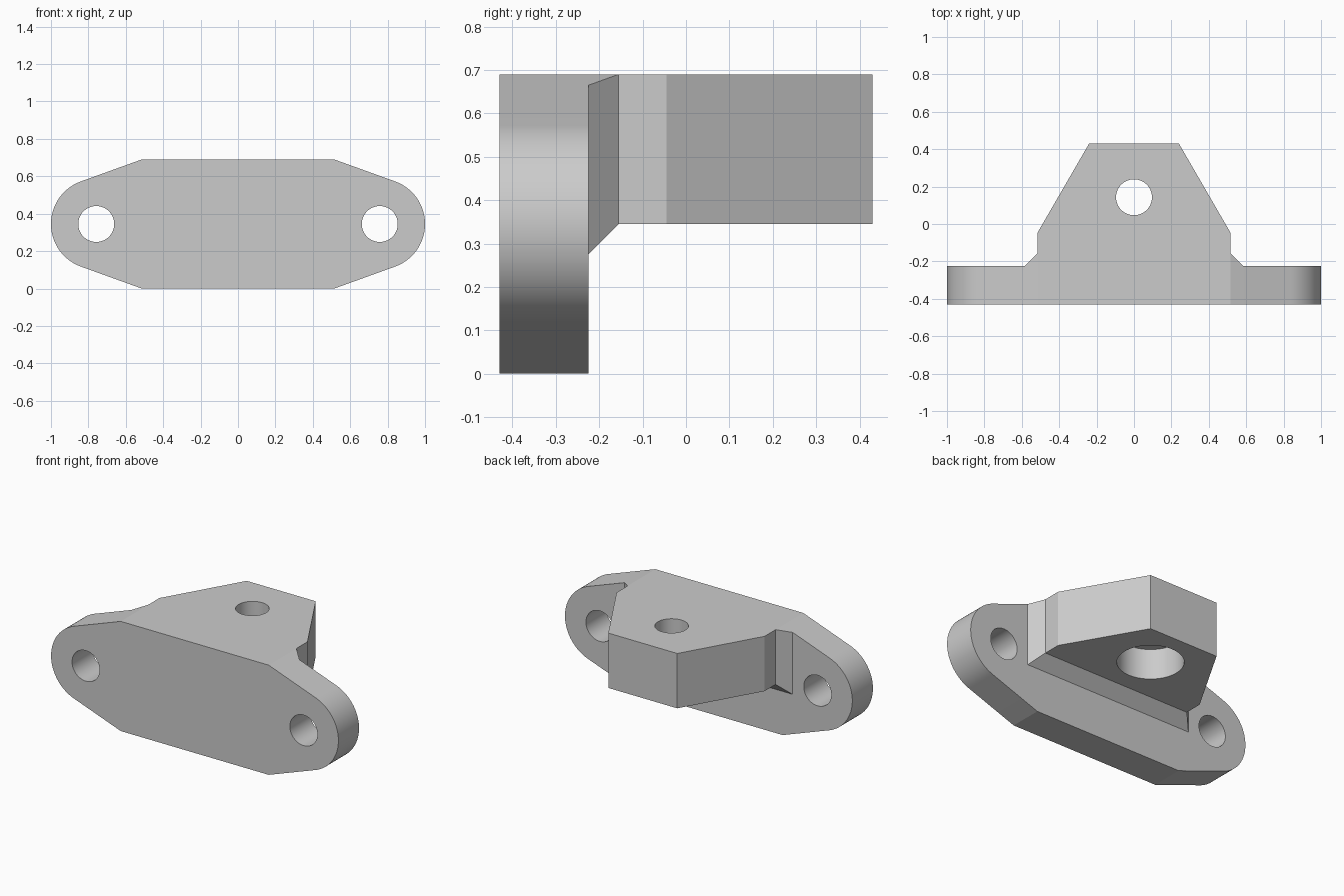
import bpy, bmesh, math
from mathutils import Vector

if "Cube" in bpy.data.objects:
    bpy.data.objects.remove(bpy.data.objects["Cube"], do_unlink=True)

H, MID = 0.69, 0.345           # plate height, underside of shelf
FRONT, FACE, BACK = -0.43, -0.225, 0.43
HALF = 0.515                   # half width of the shelf root
EAR_X, EAR_R, BOLT_R = 0.758, 0.242, 0.096
PIN_Y, FILLET = 0.143, 0.07

grey = bpy.data.materials.new("plain grey")
grey.use_nodes = True
grey.diffuse_color = (0.6, 0.6, 0.6, 1)
grey.node_tree.nodes["Principled BSDF"].inputs["Base Color"].default_value = (0.6, 0.6, 0.6, 1)


def add_object(name, bm):
    bmesh.ops.recalc_face_normals(bm, faces=bm.faces)
    mesh = bpy.data.meshes.new(name)
    bm.to_mesh(mesh)
    bm.free()
    mesh.materials.append(grey)
    obj = bpy.data.objects.new(name, mesh)
    bpy.context.collection.objects.link(obj)
    return obj


def prism(name, points, direction):
    bm = bmesh.new()
    face = bm.faces.new([bm.verts.new(p) for p in points])
    new = bmesh.ops.extrude_face_region(bm, geom=[face])["geom"]
    bmesh.ops.translate(bm, vec=direction,
                        verts=[v for v in new if isinstance(v, bmesh.types.BMVert)])
    return add_object(name, bm)


def cylinder(name, radius, start, direction):
    # Circle swept along the y or z axis
    ring = []
    for i in range(64):
        a = math.tau * i / 64
        u, v = radius * math.cos(a), radius * math.sin(a)
        offset = Vector((u, 0, v)) if direction[1] else Vector((u, v, 0))
        ring.append(Vector(start) + offset)
    obj = prism(name, ring, direction)
    obj.hide_render = True
    return obj


def combine(target, other, operation):
    mod = target.modifiers.new(operation.lower(), "BOOLEAN")
    mod.operation, mod.solver, mod.object = operation, "EXACT", other
    bpy.ops.object.select_all(action="DESELECT")
    bpy.context.view_layer.objects.active = target
    target.select_set(True)
    bpy.ops.object.modifier_apply(modifier=mod.name)
    bpy.data.objects.remove(other, do_unlink=True)


# Flange plate: flat middle with tapers tangent to rounded ears
dx, dz = HALF - EAR_X, H - MID
tangent = math.atan2(dz, dx) - math.acos(EAR_R / math.hypot(dx, dz))
ear = [(EAR_X + EAR_R * math.cos(a), MID + EAR_R * math.sin(a))
       for a in (tangent * (1 - i / 20) for i in range(41))]
right_half = [(HALF, H)] + ear + [(HALF, 0)]
outline = right_half + [(-x, z) for x, z in reversed(right_half)]
bracket = prism("flange_bracket", [(x, FRONT, z) for x, z in outline], (0, FACE - FRONT, 0))

# Tapered shelf reaching backwards
side = [(HALF, -0.3), (HALF, -0.045), (0.24, BACK)]
plan = side + [(-x, y) for x, y in reversed(side)]
shelf = prism("shelf", [(x, y, MID) for x, y in plan], (0, 0, H - MID))

# Chamfered root where the shelf meets the plate, trimmed to the taper
wide = HALF + FILLET
slope_z = H - FILLET / math.tan(tangent)
bm = bmesh.new()
for s in (-1, 1):
    for p in [(HALF, FACE + FILLET, MID), (HALF, FACE + FILLET, H), (HALF, FACE, H),
              (wide, FACE, MID - FILLET), (wide, FACE, slope_z)]:
        bm.verts.new((s * p[0], p[1], p[2]))
bmesh.ops.convex_hull(bm, input=bm.verts)
bmesh.ops.dissolve_limit(bm, angle_limit=0.01, verts=bm.verts, edges=bm.edges)
root = add_object("chamfered_root", bm)

combine(bracket, shelf, "UNION")
combine(bracket, root, "UNION")

# Bolt holes through the ears
for s in (-1, 1):
    combine(bracket, cylinder("bolt_cutter", BOLT_R, (s * EAR_X, FRONT - 0.1, MID), (0, 0.5, 0)),
            "DIFFERENCE")

# Pin hole through the shelf with a wide counterbore underneath
combine(bracket, cylinder("pin_cutter", BOLT_R, (0, PIN_Y, 0.2), (0, 0, 0.7)), "DIFFERENCE")
combine(bracket, cylinder("counterbore_cutter", 0.188, (0, PIN_Y, 0.2), (0, 0, 0.335)), "DIFFERENCE")

bpy.ops.object.shade_smooth_by_angle(angle=math.radians(15))
